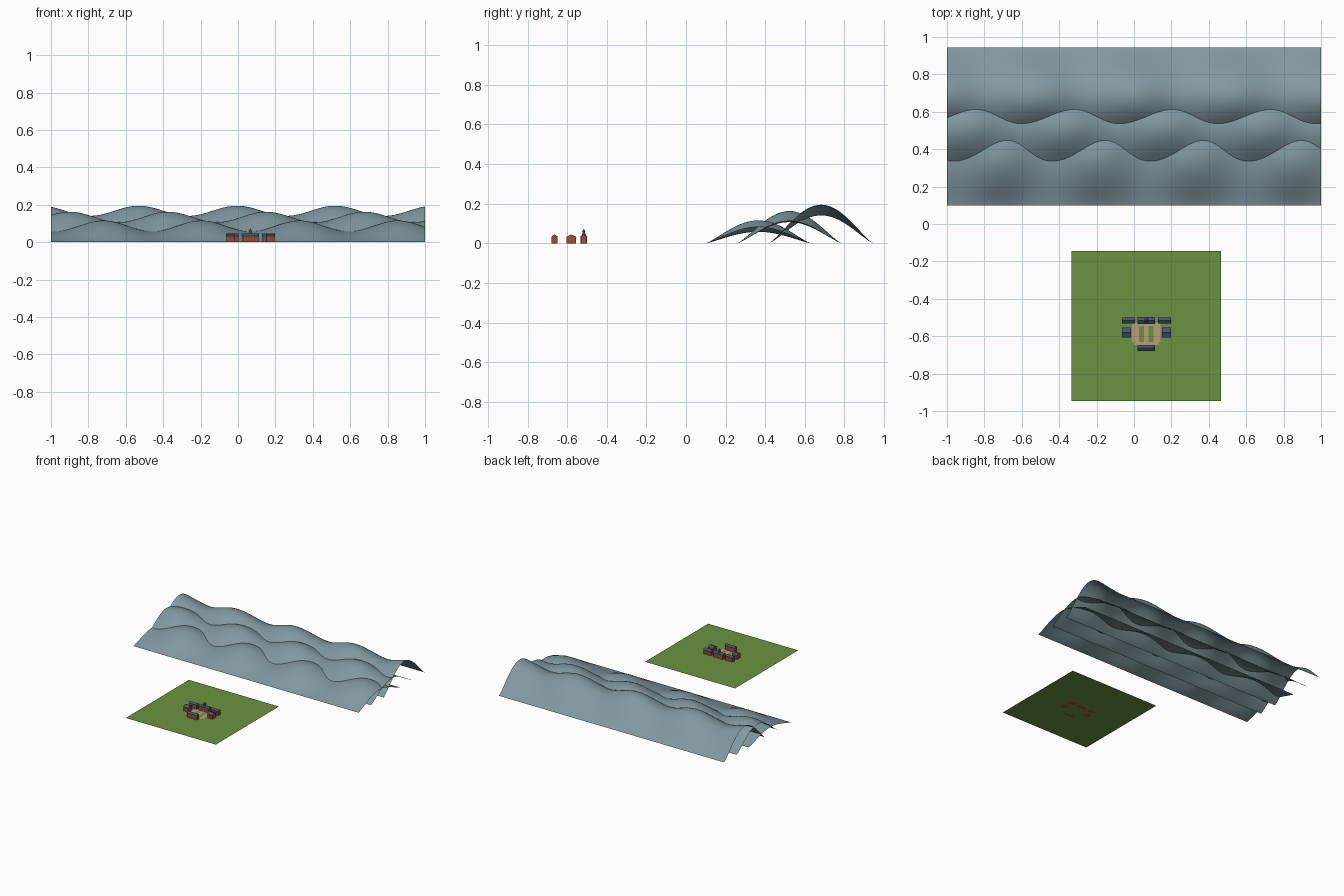
import bpy, bmesh, math

if "Cube" in bpy.data.objects:
    bpy.data.objects.remove(bpy.data.objects["Cube"])


def mat(name, r, g, b):
    m = bpy.data.materials.new(name)
    m.diffuse_color = tuple(c ** 2.2 for c in (r, g, b)) + (1,)
    m.use_nodes = True
    m.node_tree.nodes["Principled BSDF"].inputs["Base Color"].default_value = m.diffuse_color
    return m


GRASS = mat("grass", 0.42, 0.57, 0.26)
HILL = mat("hazy_blue_grey", 0.50, 0.595, 0.62)
BRICK = mat("brick", 0.62, 0.30, 0.23)
SLATE = mat("slate_roof", 0.27, 0.34, 0.43)
PATH = mat("path_tan", 0.72, 0.62, 0.47)
GLASS = mat("window_dark", 0.22, 0.25, 0.30)
STONE = mat("pale_stone", 0.78, 0.76, 0.70)


def mesh_obj(name, verts, faces, material, fix=True):
    me = bpy.data.meshes.new(name)
    me.from_pydata(verts, [], faces)
    if fix:
        bm = bmesh.new()
        bm.from_mesh(me)
        bmesh.ops.recalc_face_normals(bm, faces=bm.faces)
        bm.to_mesh(me)
        bm.free()
    me.materials.append(material)
    ob = bpy.data.objects.new(name, me)
    bpy.context.collection.objects.link(ob)
    return ob


def rect(name, x0, x1, y0, y1, z, material):
    return mesh_obj(name, [(x0, y0, z), (x1, y0, z), (x1, y1, z), (x0, y1, z)],
                    [(0, 1, 2, 3)], material, False)


def prism(name, profile, x0, x1, material):
    """Extrude a (y, z) profile along x."""
    n = len(profile)
    verts = [(x, y, z) for x in (x0, x1) for y, z in profile]
    faces = [tuple(range(n)), tuple(range(n, 2 * n))]
    faces += [(i, (i + 1) % n, n + (i + 1) % n, n + i) for i in range(n)]
    return mesh_obj(name, verts, faces, material)


def box(name, x0, x1, y0, y1, z0, z1, material):
    return prism(name, [(y0, z0), (y1, z0), (y1, z1), (y0, z1)], x0, x1, material)


# --- three overlapping smooth hill sheets
def ridge(name, y0, y1, mean, amp, peak_x, nx=120, ny=28):
    verts, faces = [], []
    for i in range(nx + 1):
        x = -1 + 2 * i / nx
        h = mean + amp * math.cos(2 * math.pi * (x - peak_x) / 0.525)
        for j in range(ny + 1):
            t = j / ny
            s = max(0.0, math.sin(math.pi * t))
            verts.append((x, y0 + (y1 - y0) * t, h * s ** 1.2))
    for i in range(nx):
        for j in range(ny):
            a = i * (ny + 1) + j
            faces.append((a, a + ny + 1, a + ny + 2, a + 1))
    ob = mesh_obj(name, verts, faces, HILL, False)
    for p in ob.data.polygons:
        p.use_smooth = True


ridge("front_ridge", 0.10, 0.63, 0.087, 0.029, -0.72)
ridge("middle_ridge", 0.26, 0.785, 0.135, 0.028, -0.90)
ridge("back_ridge", 0.42, 0.945, 0.168, 0.027, -0.53)

# --- lawn and quad paths
rect("lawn", -0.335, 0.465, -0.945, -0.145, 0, GRASS)
for i, (x0, x1) in enumerate([(-0.012, 0.026), (0.053, 0.077), (0.104, 0.142)]):
    rect(f"quad_path_{i}", x0, x1, -0.63, -0.546, 0.001, PATH)
rect("back_path", -0.012, 0.142, -0.546, -0.528, 0.001, PATH)
rect("front_path", 0.0, 0.13, -0.648, -0.63, 0.001, PATH)


# --- gabled brick buildings, ridge along x
def building(name, x0, x1, y0, y1, wall=0.033, peak=0.043):
    ym, o, th = (y0 + y1) / 2, 0.002, 0.0025
    prism(name + "_walls", [(y0, 0), (y1, 0), (y1, wall), (ym, peak), (y0, wall)],
          x0, x1, BRICK)
    prism(name + "_roof", [(y0 - o, wall - 0.001), (ym, peak), (y1 + o, wall - 0.001),
                           (y1 + o, wall + th - 0.001), (ym, peak + th),
                           (y0 - o, wall + th - 0.001)], x0 - o, x1 + o, SLATE)
    # windows in two rows, front and back
    n = max(3, round((x1 - x0) / 0.014))
    step = (x1 - x0) / n
    for y, side in ((y0, "front"), (y1, "back")):
        for k in range(n):
            cx = x0 + (k + 0.5) * step
            for z in (0.009, 0.021):
                box(f"{name}_{side}_window", cx - 0.002, cx + 0.002,
                    y - 0.0004, y + 0.0004, z, z + 0.006, GLASS)


building("main_hall", 0.022, 0.110, -0.532, -0.500, 0.034, 0.045)
building("front_hall", 0.022, 0.110, -0.678, -0.650)
for side, s in (("left", -1), ("right", 1)):
    xs = sorted((0.0665 + s * 0.064, 0.0665 + s * 0.128))
    building(side + "_back_hall", xs[0], xs[1], -0.530, -0.502)
    xs = sorted((0.0665 + s * 0.085, 0.0665 + s * 0.128))
    building(side + "_side_hall", xs[0], xs[1], -0.604, -0.556, 0.031, 0.042)

# --- tower on the main hall
cx, cy = 0.066, -0.516
box("tower_base", cx - 0.010, cx + 0.010, cy - 0.010, cy + 0.010, 0.03, 0.050, BRICK)
box("tower_belfry", cx - 0.007, cx + 0.007, cy - 0.007, cy + 0.007, 0.050, 0.060, SLATE)
r = 0.0095
mesh_obj("tower_spire", [(cx - r, cy - r, 0.06), (cx + r, cy - r, 0.06), (cx + r, cy + r, 0.06),
                         (cx - r, cy + r, 0.06), (cx, cy, 0.073)],
         [(0, 3, 2, 1), (0, 1, 4), (1, 2, 4), (2, 3, 4), (3, 0, 4)], SLATE)
# entrance of the main hall
box("main_door", cx - 0.005, cx + 0.005, -0.5335, -0.5315, 0.001, 0.012, STONE)
